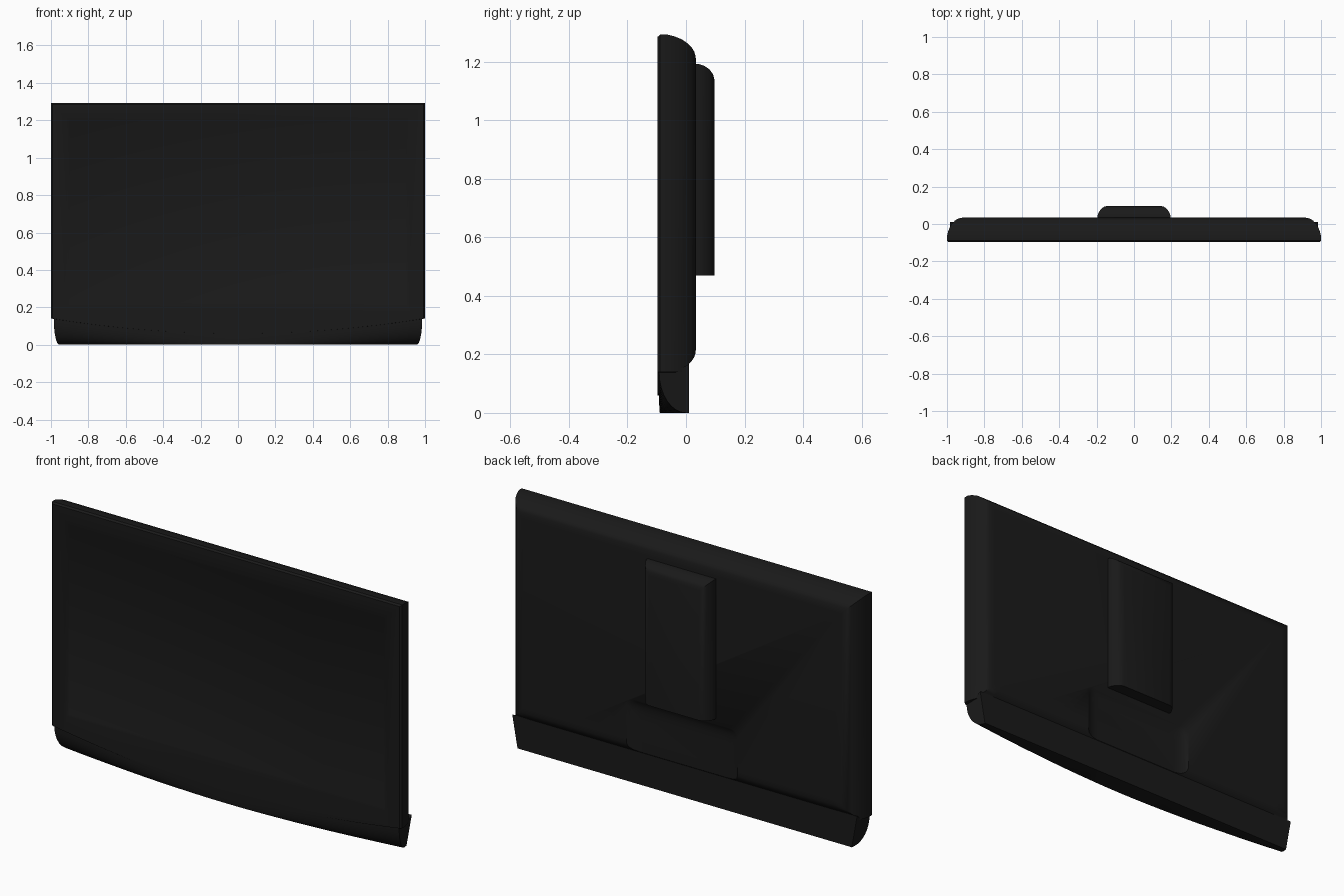
import bpy, bmesh, math

if "Cube" in bpy.data.objects:
    bpy.data.objects.remove(bpy.data.objects["Cube"])

black = bpy.data.materials.new("black_plastic")
black.diffuse_color = (0.01, 0.01, 0.01, 1)
black.use_nodes = True
black.node_tree.nodes["Principled BSDF"].inputs["Base Color"].default_value = black.diffuse_color


def loft(name, rings):
    """Skin a list of equal-length closed rings and cap both ends."""
    bm = bmesh.new()
    vs = [[bm.verts.new(p) for p in r] for r in rings]
    n = len(rings[0])
    for a, b in zip(vs, vs[1:]):
        for i in range(n):
            j = (i + 1) % n
            bm.faces.new((a[i], a[j], b[j], b[i]))
    bm.faces.new(vs[0])
    bm.faces.new(vs[-1])
    bmesh.ops.recalc_face_normals(bm, faces=bm.faces)
    me = bpy.data.meshes.new(name)
    bm.to_mesh(me)
    bm.free()
    ob = bpy.data.objects.new(name, me)
    bpy.context.collection.objects.link(ob)
    me.materials.append(black)
    return ob


def rect(hw, z0, z1, y):
    return [(-hw, y, z0), (hw, y, z0), (hw, y, z1), (-hw, y, z1)]


def smooth(ob, angle=35):
    bpy.ops.object.select_all(action='DESELECT')
    bpy.context.view_layer.objects.active = ob
    ob.select_set(True)
    bpy.ops.object.shade_smooth_by_angle(angle=math.radians(angle))


def cut(ob, cutter):
    m = ob.modifiers.new("cut", 'BOOLEAN')
    m.operation = 'DIFFERENCE'
    m.solver = 'EXACT'
    m.object = cutter
    bpy.context.view_layer.objects.active = ob
    bpy.ops.object.modifier_apply(modifier=m.name)
    bpy.data.objects.remove(cutter, do_unlink=True)


N = 32
XS = [-1 + 2 * i / N for i in range(N + 1)]


def chin(t):
    """Curved lower edge of the screen frame."""
    return 0.06 + 0.08 * t * t


# Main housing: flat front, rounded back edges, raised lower edge at the rear
profile = [(0.008, -0.097, None), (0, -0.088, None), (0, -0.065, None), (0.006, -0.04, None),
           (0.016, -0.015, None), (0.026, 0.0, None), (0.032, 0.007, 0.165), (0.042, 0.018, 0.175),
           (0.058, 0.028, 0.19), (0.075, 0.033, 0.205), (0.09, 0.034, 0.23)]
rings = []
for d, y, zb in profile:
    hw, zt = 1 - d, 1.293 - d
    low = [(t * hw, y, chin(t) if zb is None else zb) for t in XS]
    rings.append(low + [(hw, y, zt), (-hw, y, zt)])
housing = loft("housing", rings)

# Shallow screen recess and rear stand recess
cut(housing, loft("screen_cutter", [rect(0.92, 0.2, 1.22, -0.103), rect(0.9, 0.22, 1.2, -0.092)]))
stand = []
for k, y in ((0, 0.012), (0.03, 0.016), (0.055, 0.024), (0.07, 0.036), (0.075, 0.06)):
    hw, zt, r = 0.25 + k, 0.375 + k, 0.04
    arc = [(hw - r + r * math.cos(a * math.pi / 8), y, zt - r + r * math.sin(a * math.pi / 8)) for a in range(5)]
    stand.append([(-hw, y, 0.12), (hw, y, 0.12)] + arc + [(-x, yy, z) for x, yy, z in reversed(arc)])
cut(housing, loft("stand_cutter", stand))
smooth(housing)

# Speaker bar under the screen: front sweeps back towards the ends
columns = []
for t in XS:
    depth = 0.003 + 0.09 * t * t
    col = [(t * 0.985, 0.011, 0.167), (t * 0.985, -0.02, 0.16 if abs(t) < 0.97 else 0.15)]
    for i in range(9):
        a = i / 8 * math.pi / 2
        c = 1 - math.cos(a)
        col.append((t * (0.985 - 0.03 * c), -0.092 + depth * c, chin(t) * (1 - math.sin(a))))
    col.append((t * 0.955, 0.011, 0))
    columns.append(col)
smooth(loft("speaker_bar", columns))

# Raised spine on the back
spine = []
for d, y in ((0, 0.02), (0, 0.045), (0.006, 0.062), (0.018, 0.08), (0.034, 0.092), (0.052, 0.097)):
    spine.append(rect(0.195 - d, 0.47, 1.192 - d, y))
smooth(loft("back_spine", spine))
